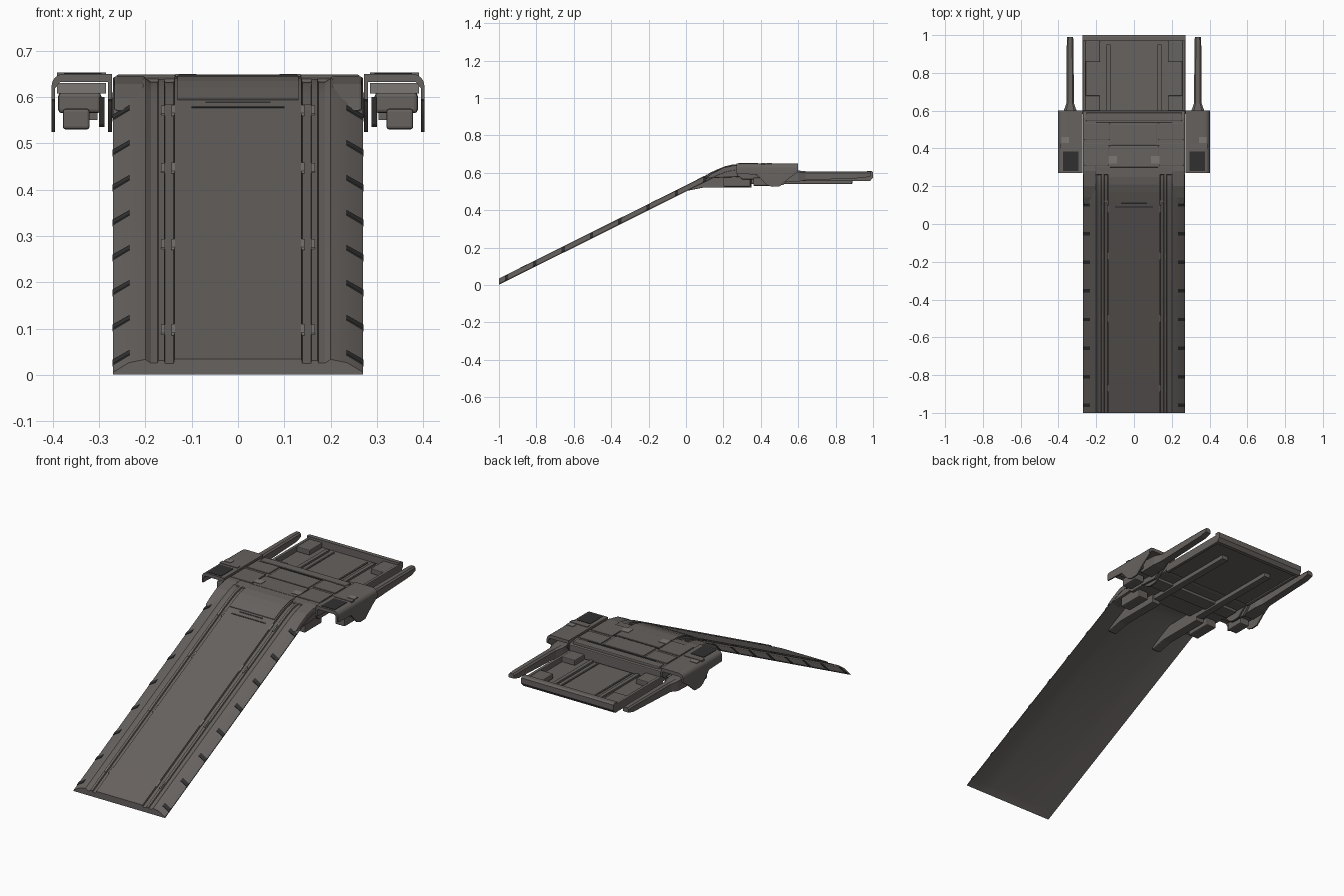
import bpy, bmesh, math
from mathutils import Vector

if "Cube" in bpy.data.objects:
    bpy.data.objects.remove(bpy.data.objects["Cube"])

mats = {}
for name, c in (("hull", (0.135, 0.122, 0.115)), ("dark", (0.03, 0.03, 0.03)), ("light", (0.2, 0.185, 0.175))):
    mats[name] = bpy.data.materials.new(name)
    mats[name].diffuse_color = (*c, 1)


def make(name, verts, faces, mat="hull", bevel=0, smooth=False):
    me = bpy.data.meshes.new(name)
    me.from_pydata(verts, [], faces)
    bm = bmesh.new()
    bm.from_mesh(me)
    bmesh.ops.recalc_face_normals(bm, faces=bm.faces)
    bm.to_mesh(me)
    bm.free()
    ob = bpy.data.objects.new(name, me)
    bpy.context.collection.objects.link(ob)
    me.materials.append(mats[mat])
    if bevel:
        m = ob.modifiers.new("bevel", 'BEVEL')
        m.width, m.segments, m.limit_method = bevel, 2, 'ANGLE'
    if smooth:
        bpy.context.view_layer.objects.active = ob
        ob.select_set(True)
        bpy.ops.object.shade_smooth_by_angle(angle=math.radians(30))
        ob.select_set(False)
    return ob


def loft(name, rings, **kw):
    n = len(rings[0])
    verts = [p for r in rings for p in r]
    faces = [(k*n+i, k*n+(i+1) % n, (k+1)*n+(i+1) % n, (k+1)*n+i)
             for k in range(len(rings)-1) for i in range(n)]
    faces += [tuple(range(n)), tuple(range(len(verts)-n, len(verts)))]
    return make(name, verts, faces, **kw)


def side_prism(name, x0, x1, prof, **kw):
    return loft(name, [[(x, y, z) for y, z in prof] for x in (x0, x1)], **kw)


def box(name, x0, x1, y0, y1, z0, z1, **kw):
    return side_prism(name, x0, x1, [(y0, z0), (y1, z0), (y1, z1), (y0, z1)], **kw)


def pair(fn, name, x0, x1, *a, **kw):
    for side, s in (("right", 1), ("left", -1)):
        fn(side + "_" + name, s*x0, s*x1, *a, **kw)


def deck_z(y):  # top of the ramp and its bend into the platform
    for (a, za), (b, zb) in zip(PATH, PATH[1:]):
        if y <= b:
            return za + (zb-za)*(y-a)/(b-a)
    return PATH[-1][1]


PATH = [(-1, .035), (-.965, .0525), (0.13, .598), (0.17, .616), (0.21, .632), (0.25, .641), (0.3, .643)]

# ramp: channelled cross-section swept along the path
half = [(.137, 0), (.139, -.01), (.157, -.01), (.159, -.003), (.172, -.003), (.174, -.009),
        (.188, -.009), (.2, -.001), (.235, -.008), (.27, -.029), (.27, -.034)]
under = [(.2, -.024), (.13, -.018)]
rings = []
for y, z in PATH:
    h = [(x, d) for x, d in half + (under if y > -.98 else [(.2, -.034), (.13, -.034)])]
    rings.append([(x, y, z+d) for x, d in h] + [(-x, y, z+d) for x, d in reversed(h)])
loft("ramp", rings, smooth=True)

# slots on the outer slopes, and clips on the rails
def slope_strip(name, x0, x1, y, dy, d0, d1, t=.004, **kw):
    loft(name, [[(x, yy, deck_z(yy)+d+e) for yy, e in ((y-dy, -t), (y+dy, -t), (y+dy, t/2), (y-dy, t/2))]
                for x, d in ((x0, d0), (x1, d1))], **kw)

for i in range(8):
    pair(slope_strip, f"ramp_slot_{i}", .234, .271, -.96 + i*.1515, .009, -.007, -.028, mat="dark")
for i, y in enumerate((-.87, -.5, -.17, .08)):
    pair(slope_strip, f"rail_clip_{i}", .136, .143, y, .018, -.001, -.001, mat="light")
    pair(slope_strip, f"outer_clip_{i}", .158, .166, y, .018, -.002, -.002, mat="light")
for i, y in enumerate((.09, .11)):
    slope_strip(f"threshold_seam_{i}", -.1+.03*i, .1-.03*i, y, .003, 0, 0, t=.002, mat="dark")

# upper threshold plate and flanking housings at the bend
prof = [(y, deck_z(y)+.003) for y in (.12, .17, .21, .25, .3)]
side_prism("threshold_plate", -.13, .13, prof + [(y, z-.008) for y, z in reversed(prof)])
pair(side_prism, "bend_housing", .2, .268,
     [(.1, .57), (.14, .597), (.2, .628), (.28, .645), (.34, .645), (.34, .58)], bevel=.006)

# platform body and its panels
side_prism("platform_body", -.27, .27,
           [(.26, .60), (.26, .64), (.3, .643), (.56, .643), (.6, .63), (.6, .575), (.56, .565), (.3, .565)], bevel=.004)
box("front_panel", -.13, .13, .3, .41, .64, .648, bevel=.003)
box("middle_panel", -.12, .12, .42, .53, .64, .647, bevel=.003)
box("rear_panel", -.255, .255, .545, .59, .625, .647, bevel=.005)
pair(box, "side_panel", .135, .262, .31, .43, .64, .648, bevel=.003)
pair(box, "rear_side_panel", .13, .262, .445, .535, .64, .648, bevel=.003)
pair(box, "latch", .09, .135, .32, .36, .644, .65, mat="light")
for i, y in enumerate((.415, .538)):
    box(f"panel_gap_{i}", -.2, .2, y-.003, y+.003, .64, .645, mat="dark")

# side wings: open-bottomed arched housing with inner blocks
def wing(name, s, _):
    outer = [(.272, .525), (.272, .65)] + [
        (.375+.027*math.sin(a), .625+.025*math.cos(a)) for a in (0, .4, .8, 1.2, math.pi/2)] + [(.402, .525)]
    inner = [(.395, .525), (.395, .618), (.384, .632), (.28, .632), (.28, .525)]
    rings = []
    for y, low in ((.27, .595), (.38, .59), (.43, .535), (.46, .525), (.5, .527), (.55, .57), (.6, .605)):
        rings.append([(s*x, y, max(z, low)) for x, z in outer + inner])
    loft(name, rings, smooth=True)

pair(wing, "wing_shell", 1, 0)
pair(box, "wing_top_recess", .295, .375, .28, .385, .64, .652, mat="dark")
pair(box, "wing_top_step", .285, .39, .4, .425, .645, .653)
pair(box, "wing_top_insert", .345, .385, .43, .46, .645, .653, mat="light")
pair(box, "wing_motor", .32, .378, .36, .46, .53, .575, bevel=.006)
pair(box, "wing_motor_mount", .295, .388, .4, .52, .565, .61, bevel=.008)
pair(box, "wing_lamp", .285, .39, .33, .36, .608, .63, mat="light")
pair(side_prism, "wing_brace", .288, .3, [(.36, .6), (.42, .54), (.52, .535), (.58, .6)])

# rear arms
def arm(name, s, _):
    loft(name, [[(s*(.338-w), y, b), (s*(.338+w), y, b), (s*(.338+w), y, t-.008),
                 (s*(.338+w*.6), y, t), (s*(.338-w*.6), y, t), (s*(.338-w), y, t-.008)]
                for y, w, b, t in ((.5, .035, .55, .615), (.6, .034, .553, .612), (.64, .02, .56, .608),
                                   (.95, .018, .572, .608), (.99, .016, .582, .606))])

pair(arm, "rear_arm", 1, 0)

# rear tray: floor, rims, back lip, corner pads and ridges
box("tray_floor", -.265, .265, .58, .98, .563, .572)
pair(box, "tray_side_rim", .255, .272, .58, .98, .555, .6, bevel=.004)
side_prism("tray_back_lip", -.272, .272,
           [(.968, .555), (.985, .557), (1, .575), (1, .604), (.99, .61), (.968, .61)])
pair(box, "tray_corner_pad", .18, .258, .86, .97, .57, .598, bevel=.004)
pair(box, "tray_inner_block", .18, .258, .595, .68, .57, .6, bevel=.004)
pair(box, "tray_ridge", .125, .145, .59, .95, .57, .582)
pair(box, "tray_outer_ridge", .095, .103, .59, .95, .57, .577)

# underside: long beams, hinge brackets with feet, cross member
pair(box, "under_beam", .12, .16, .3, .89, .54, .565, bevel=.004)
pair(side_prism, "hinge_bracket", .12, .17,
     [(.0, .502), (.09, .52), (.35, .52), (.35, .59), (.12, .585), (.0, .514)], bevel=.004)
pair(box, "hinge_side_block", .195, .255, .2, .345, .525, .59, bevel=.006)
box("under_cross_member", -.26, .26, .42, .5, .55, .57, bevel=.005)

for m in bpy.data.materials:
    if m.users and not m.is_grease_pencil:
        m.use_nodes = True
        m.node_tree.nodes["Principled BSDF"].inputs["Base Color"].default_value = m.diffuse_color
